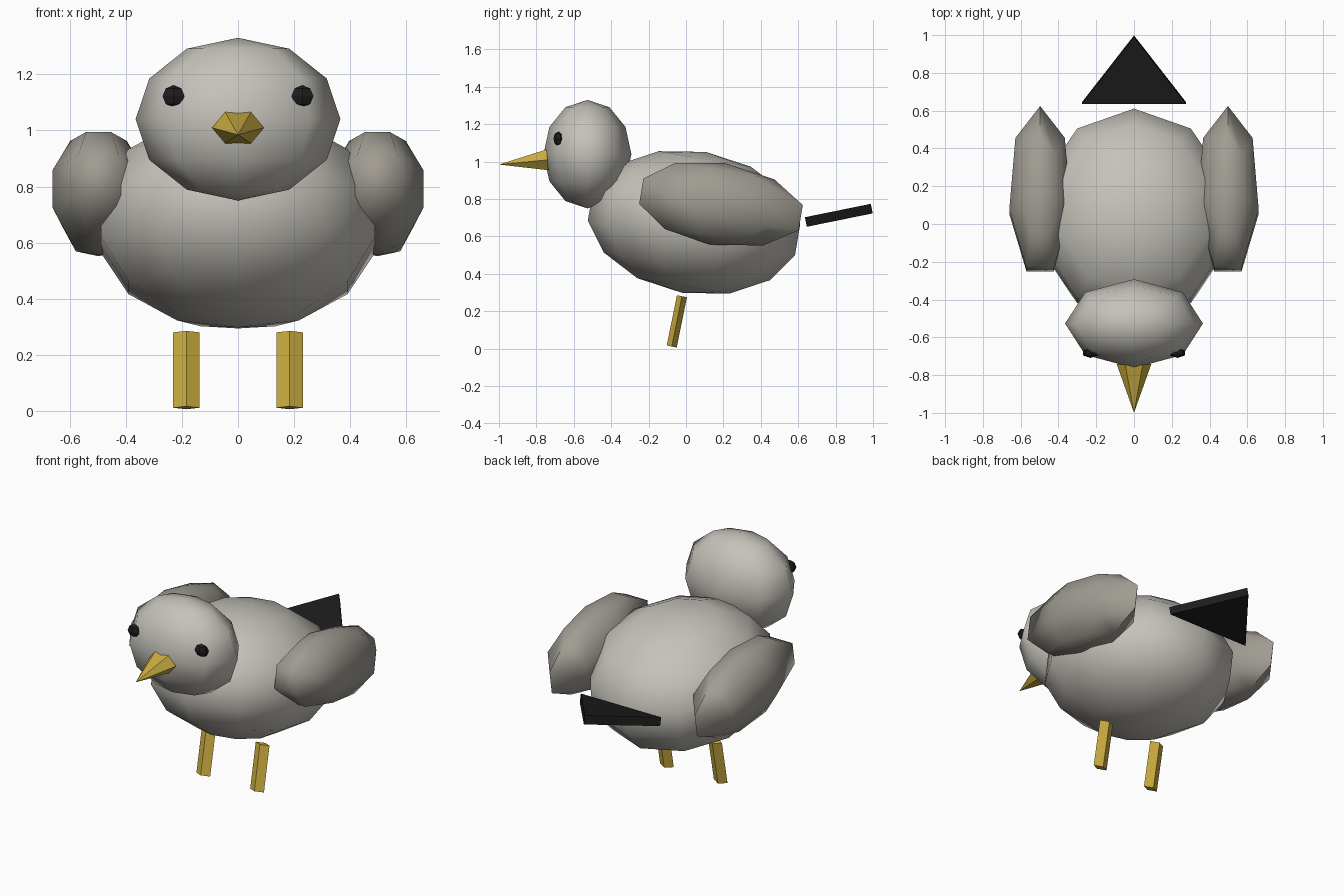
import bpy, bmesh
from math import radians, pi
from mathutils import Matrix, Vector

cube = bpy.data.objects.get("Cube")
if cube:
    bpy.data.objects.remove(cube, do_unlink=True)


def material(name, rgb):
    m = bpy.data.materials.new(name)
    m.use_nodes = True
    m.diffuse_color = (*rgb, 1)
    bsdf = m.node_tree.nodes["Principled BSDF"]
    bsdf.inputs["Base Color"].default_value = (*rgb, 1)
    bsdf.inputs["Roughness"].default_value = 0.9
    return m


PALE = material("pale grey", (0.56, 0.54, 0.49))
GREY = material("wing grey", (0.35, 0.33, 0.29))
BLACK = material("black", (0.012, 0.012, 0.012))
YELLOW = material("yellow", (0.60, 0.42, 0.05))
TILT = radians(-9.5)


def add_part(name, bm, mat, loc, rot_x=0.0, smooth=None):
    bmesh.ops.recalc_face_normals(bm, faces=bm.faces)
    mesh = bpy.data.meshes.new(name)
    bm.to_mesh(mesh)
    bm.free()
    mesh.materials.append(mat)
    ob = bpy.data.objects.new(name, mesh)
    ob.location, ob.rotation_euler = loc, (rot_x, 0, 0)
    bpy.context.collection.objects.link(ob)
    if smooth:
        bpy.ops.object.select_all(action="DESELECT")
        ob.select_set(True)
        bpy.context.view_layer.objects.active = ob
        bpy.ops.object.shade_smooth_by_angle(angle=radians(smooth))
    return ob


def ball(name, segments, rings, radii, mat, loc, rot_x=0.0, smooth=None):
    bm = bmesh.new()
    bmesh.ops.create_uvsphere(bm, u_segments=segments, v_segments=rings, radius=1)
    # Put the first meridian exactly on +y
    far = max(bm.verts, key=lambda v: (round(v.co.y, 4), -abs(v.co.x)))
    turn = Vector((far.co.x, far.co.y)).angle_signed(Vector((0, 1)))
    bm.transform(Matrix.Rotation(-turn, 4, "Z"))
    bm.transform(Matrix.Diagonal((*radii, 1)))
    return add_part(name, bm, mat, loc, rot_x, smooth)


def spike(name, sides, r1, r2, depth, squash, mat, loc, rot_x):
    bm = bmesh.new()
    bmesh.ops.create_cone(bm, cap_ends=True, segments=sides, radius1=r1, radius2=r2,
                          depth=depth, matrix=Matrix.Rotation(pi / 2, 4, "Z"))
    bm.transform(Matrix.Diagonal((squash[0], squash[1], 1, 1)))
    return add_part(name, bm, mat, loc, rot_x)


# Body and head
ball("body", 10, 7, (0.526, 0.576, 0.382), PALE, (0, 0.043, 0.675), TILT, 70)
ball("head", 8, 6, (0.365, 0.235, 0.29), PALE, (0, -0.527, 1.04), 0, 70)

# Paired parts
for side, s in (("left", 1), ("right", -1)):
    ball(side + "_wing", 7, 5, (0.176, 0.478, 0.222), GREY,
         (s * 0.497, 0.165, 0.775), TILT, 55)
    ball(side + "_eye", 6, 4, (0.045, 0.026, 0.039), BLACK,
         (s * 0.23, -0.683, 1.122), 0)
    spike(side + "_leg", 4, 0.047, 0.047, 0.274, (1, 0.58), YELLOW,
          (s * 0.184, -0.049, 0.146), radians(-11.5))

# Beak: six-sided cone pointing forward
spike("beak", 6, 0.092, 0, 0.26, (1, 0.7), YELLOW, (0, -0.87, 0.997), radians(95.5))

# Tail: flat triangular wedge, point at the back
bm = bmesh.new()
tri = [bm.verts.new(p) for p in ((-0.275, -0.18, -0.026), (0.275, -0.18, -0.026), (0, 0.18, -0.026))]
face = bm.faces.new(tri)
top = bmesh.ops.extrude_face_region(bm, geom=[face])["geom"]
bmesh.ops.translate(bm, vec=(0, 0, 0.052), verts=[g for g in top if isinstance(g, bmesh.types.BMVert)])
add_part("tail", bm, BLACK, (0, 0.817, 0.713), radians(11.5))
